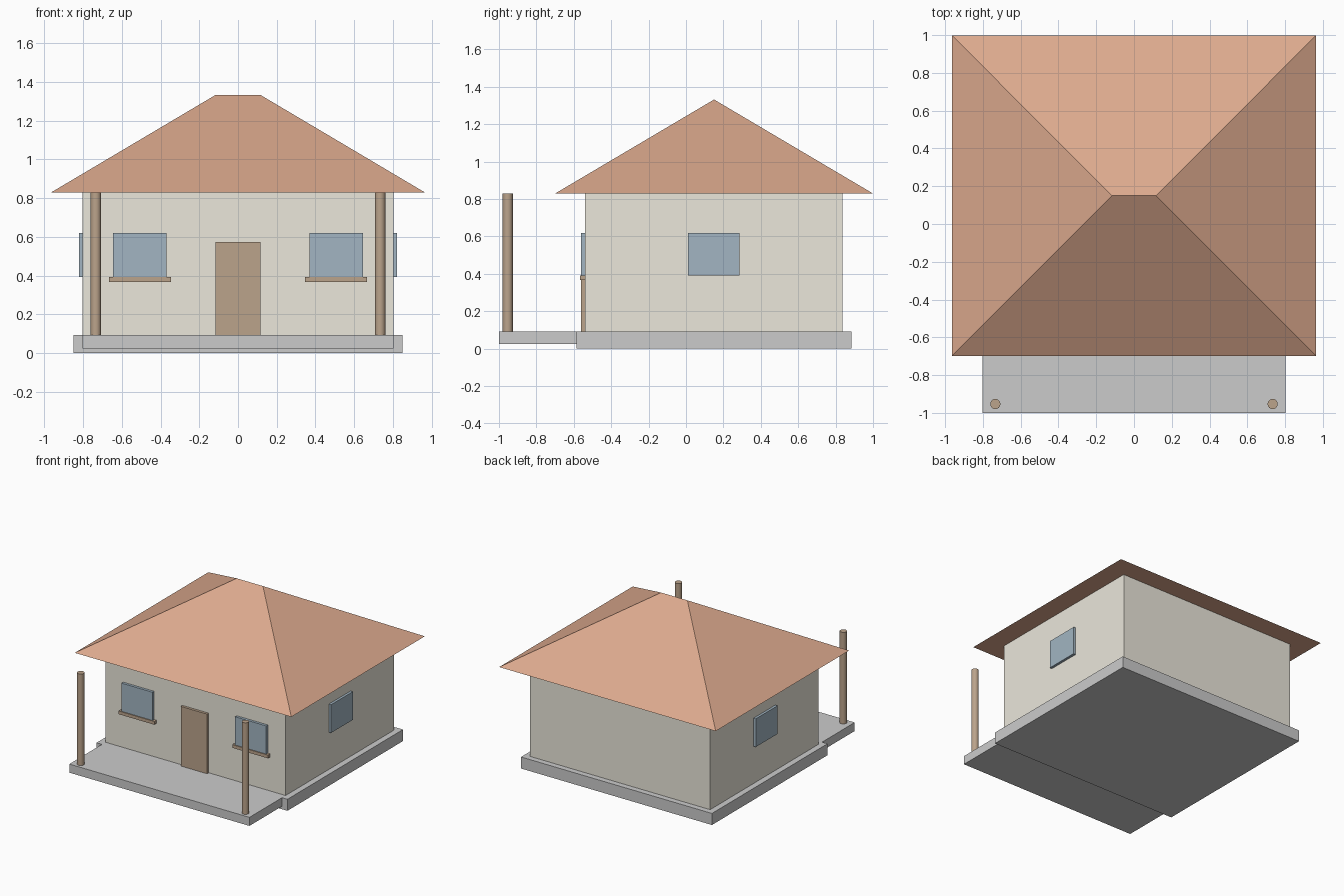
import bpy

if "Cube" in bpy.data.objects:
    bpy.data.objects.remove(bpy.data.objects["Cube"])


def material(name, rgb):
    m = bpy.data.materials.new(name)
    m.diffuse_color = (*rgb, 1)
    m.use_nodes = True
    m.node_tree.nodes["Principled BSDF"].inputs["Base Color"].default_value = m.diffuse_color
    return m


PLASTER = material("plaster", (0.83, 0.80, 0.71))
TILE = material("roof_tile", (0.72, 0.40, 0.27))
WOOD = material("wood", (0.50, 0.37, 0.26))
GLASS = material("glass", (0.36, 0.46, 0.54))


def box(name, x, y, z, mat=None):
    """Box from (min, max) pairs on each axis."""
    bpy.ops.mesh.primitive_cube_add(size=1, location=[sum(a) / 2 for a in (x, y, z)])
    o = bpy.context.object
    o.name = name
    o.scale = [a[1] - a[0] for a in (x, y, z)]
    bpy.ops.object.transform_apply(location=False, rotation=False, scale=True)
    if mat:
        o.data.materials.append(mat)
    return o


FLOOR, EAVE, RIDGE, MID_Y = 0.093, 0.83, 1.332, 0.15
FRONT = -0.54

# Foundation, porch slab and walls
box("foundation", (-0.85, 0.85), (-0.585, 0.884), (0, FLOOR))
box("porch_slab", (-0.802, 0.802), (-1.0, -0.585), (0.024, FLOOR))
box("walls", (-0.802, 0.802), (FRONT, 0.838), (FLOOR, EAVE), PLASTER)

# Hip roof: eave rectangle rising to a short ridge
ex, ey, rx = 0.964, 0.849, 0.117
verts = [(-ex, MID_Y - ey, EAVE), (ex, MID_Y - ey, EAVE),
         (ex, MID_Y + ey, EAVE), (-ex, MID_Y + ey, EAVE),
         (-rx, MID_Y, RIDGE), (rx, MID_Y, RIDGE)]
faces = [(3, 2, 1, 0), (0, 1, 5, 4), (1, 2, 5), (2, 3, 4, 5), (3, 0, 4)]
mesh = bpy.data.meshes.new("hip_roof")
mesh.from_pydata(verts, [], faces)
mesh.materials.append(TILE)
roof = bpy.data.objects.new("hip_roof", mesh)
bpy.context.collection.objects.link(roof)

# Front door
box("door", (-0.117, 0.117), (FRONT - 0.021, FRONT + 0.02), (FLOOR, 0.573), WOOD)

for side, s in (("left", -1), ("right", 1)):
    # Front window with sill
    cx = s * 0.506
    box(f"front_window_{side}", (cx - 0.138, cx + 0.138),
        (FRONT - 0.021, FRONT + 0.02), (0.392, 0.619), GLASS)
    box(f"window_sill_{side}", (cx - 0.159, cx + 0.159),
        (FRONT - 0.028, FRONT + 0.02), (0.366, 0.392), WOOD)
    # Side window
    box(f"side_window_{side}", sorted((s * 0.782, s * 0.822)),
        (0.011, 0.286), (0.392, 0.619), GLASS)
    # Porch post
    bpy.ops.mesh.primitive_cylinder_add(vertices=16, radius=0.027, depth=EAVE - FLOOR,
                                        location=(s * 0.734, -0.953, (EAVE + FLOOR) / 2))
    post = bpy.context.object
    post.name = f"porch_post_{side}"
    post.data.materials.append(WOOD)
    bpy.ops.object.shade_smooth_by_angle()
